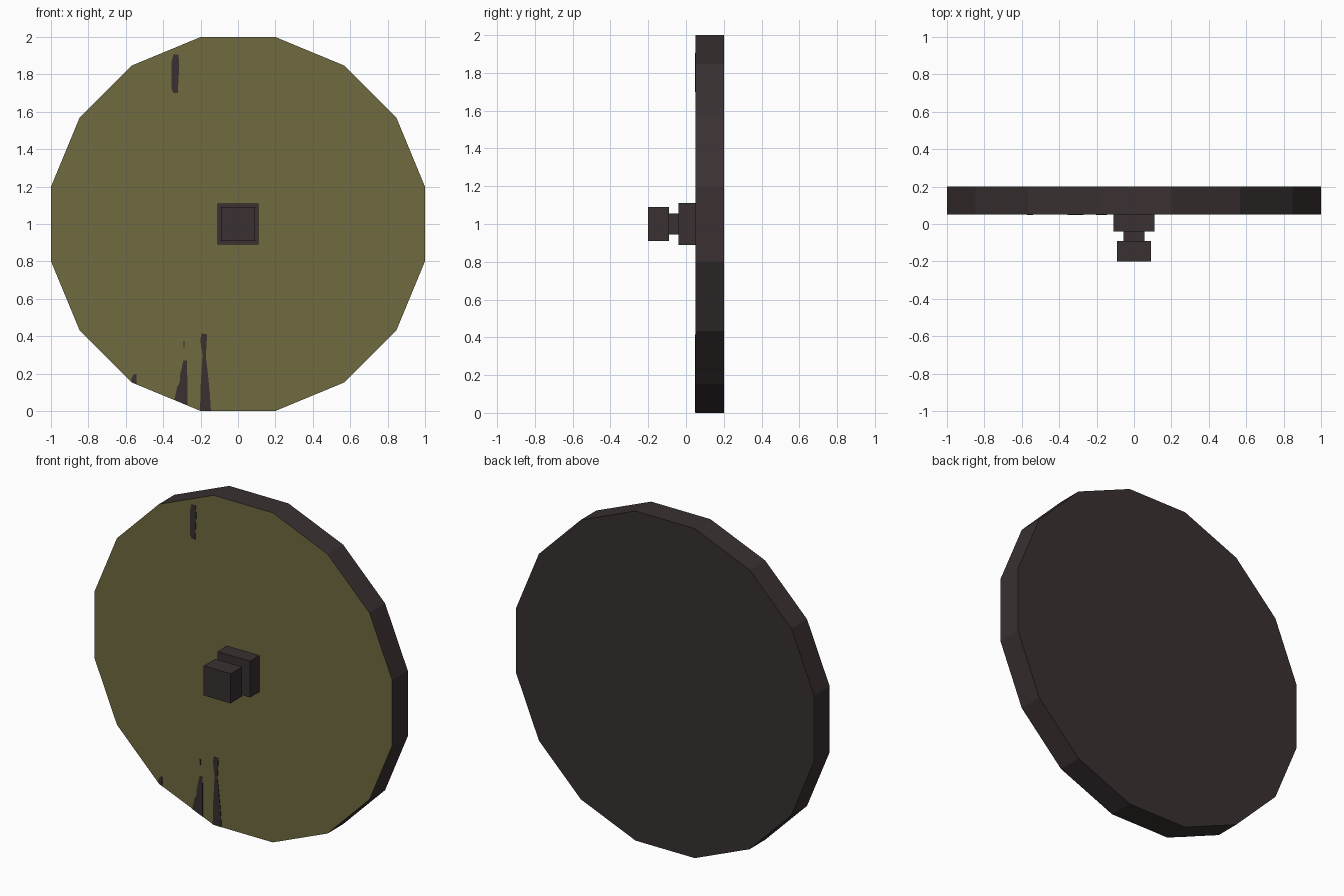
import bpy, bmesh, math

if "Cube" in bpy.data.objects:
    bpy.data.objects.remove(bpy.data.objects["Cube"])


def material(name, rgb):
    m = bpy.data.materials.new(name)
    m.diffuse_color = (*rgb, 1.0)
    m.use_nodes = True
    m.node_tree.nodes["Principled BSDF"].inputs["Base Color"].default_value = m.diffuse_color
    return m


olive = material("olive_paint", (0.160, 0.142, 0.050))
dark = material("dark_metal", (0.041, 0.030, 0.031))


def prism(name, outline, y0, y1, mats):
    """Extrude an (x, z) outline from y0 (front) to y1 (back)."""
    bm = bmesh.new()
    front = [bm.verts.new((x, y0, z)) for x, z in outline]
    back = [bm.verts.new((x, y1, z)) for x, z in outline]
    bm.faces.new(front)
    bm.faces.new(back[::-1])
    n = len(outline)
    for i in range(n):
        j = (i + 1) % n
        bm.faces.new((front[j], front[i], back[i], back[j]))
    bmesh.ops.recalc_face_normals(bm, faces=bm.faces)
    bm.normal_update()
    # second material goes on the front face only
    if len(mats) > 1:
        for f in bm.faces:
            f.material_index = 1 if f.normal.y < -0.9 else 0
    me = bpy.data.meshes.new(name)
    bm.to_mesh(me)
    bm.free()
    for m in mats:
        me.materials.append(m)
    ob = bpy.data.objects.new(name, me)
    bpy.context.collection.objects.link(ob)
    return ob


def square(h):
    return [(-h, 1 - h), (h, 1 - h), (h, 1 + h), (-h, 1 + h)]


# Sixteen-sided disc with a painted front
SIDES = 16
R = 1 / math.cos(math.pi / SIDES)
ring = [(R * math.cos((i + 0.5) * math.tau / SIDES),
         1 + R * math.sin((i + 0.5) * math.tau / SIDES)) for i in range(SIDES)]
FACE = 0.05
prism("shield_disc", ring, FACE, 0.2, [dark, olive])

# Central mount: base block, neck and square knob
prism("mount_base", square(0.11), -0.04, FACE, [dark])
prism("mount_neck", square(0.055), -0.09, -0.04, [dark])
prism("mount_knob", square(0.09), -0.2, -0.09, [dark])

# Worn paint streaks as thin plates on the front
streaks = {
    "upper_streak": [(-0.345, 1.70), (-0.322, 1.70), (-0.314, 1.85),
                     (-0.318, 1.905), (-0.345, 1.905), (-0.355, 1.87), (-0.355, 1.72)],
    "long_streak": [(-0.203, 0.002), (-0.145, 0.001), (-0.150, 0.09), (-0.160, 0.19),
                    (-0.172, 0.29), (-0.165, 0.41), (-0.195, 0.415), (-0.202, 0.38),
                    (-0.190, 0.30), (-0.200, 0.13)],
    "short_streak": [(-0.340, 0.059), (-0.270, 0.031), (-0.272, 0.27), (-0.292, 0.27),
                     (-0.310, 0.19), (-0.312, 0.15), (-0.325, 0.13)],
    "edge_chip": [(-0.566, 0.154), (-0.541, 0.143), (-0.544, 0.20), (-0.560, 0.195),
                  (-0.572, 0.165)],
    "tiny_chip": [(-0.291, 0.34), (-0.285, 0.34), (-0.285, 0.375), (-0.291, 0.375)],
}
for name, outline in streaks.items():
    prism(name, outline, FACE - 0.003, FACE + 0.002, [dark])
